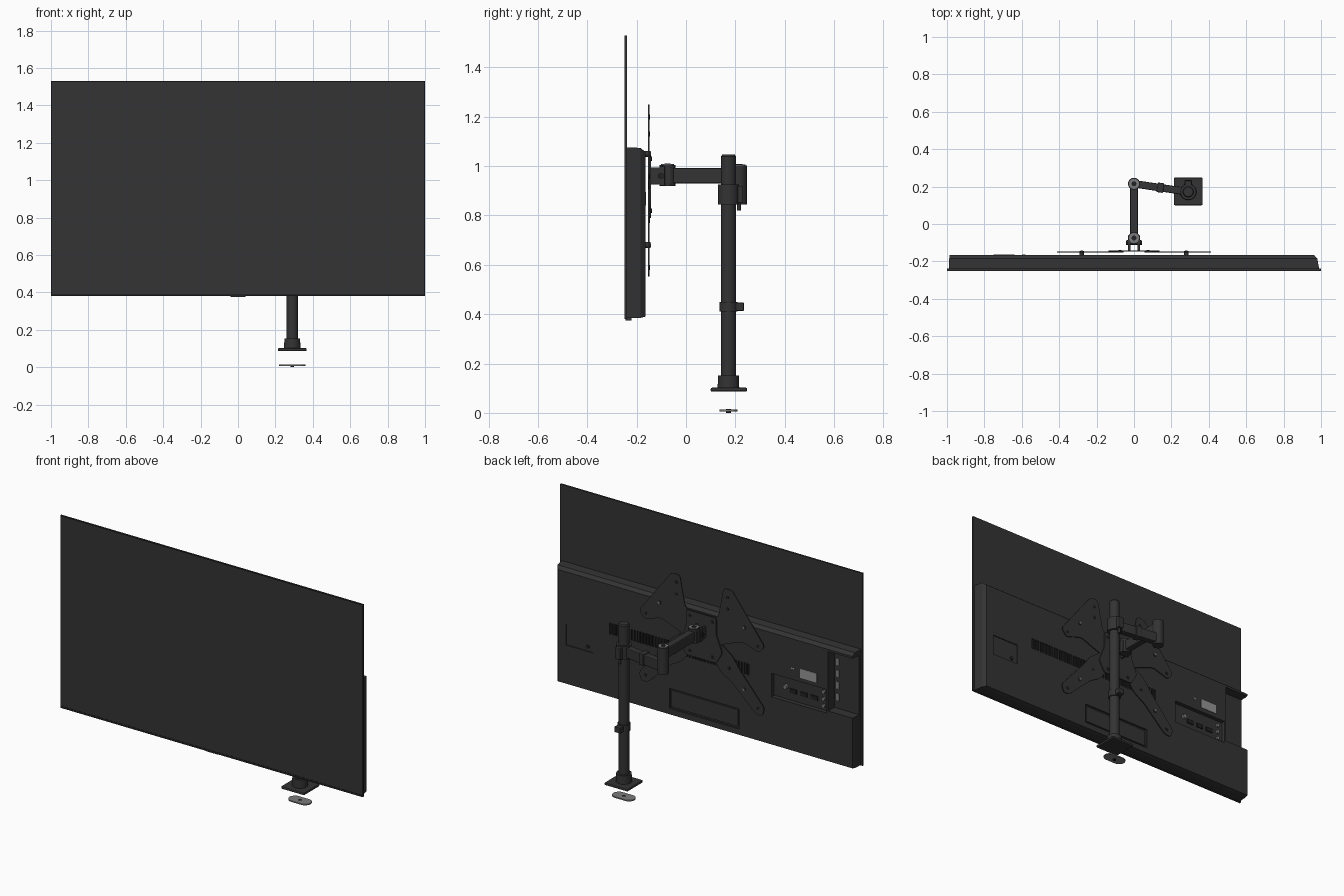
import bpy, bmesh, math
from mathutils import Vector, Matrix

if "Cube" in bpy.data.objects:
    bpy.data.objects.remove(bpy.data.objects["Cube"])


def material(name, value):
    m = bpy.data.materials.new(name)
    m.use_nodes = True
    c = (value, value, value, 1)
    m.diffuse_color = c
    m.node_tree.nodes["Principled BSDF"].inputs["Base Color"].default_value = c
    return m


black = material("charcoal plastic", 0.033)
dark = material("dark recess", 0.015)
grey = material("grey metal", 0.2)
pale = material("pale label", 0.3)


def finish(bm, name, mat, bevel=0, segs=2, smooth=False):
    bmesh.ops.recalc_face_normals(bm, faces=bm.faces)
    me = bpy.data.meshes.new(name)
    bm.to_mesh(me)
    bm.free()
    me.materials.append(mat)
    ob = bpy.data.objects.new(name, me)
    bpy.context.collection.objects.link(ob)
    bpy.context.view_layer.objects.active = ob
    bpy.ops.object.select_all(action='DESELECT')
    ob.select_set(True)
    if bevel:
        mod = ob.modifiers.new("bevel", 'BEVEL')
        mod.width, mod.segments = bevel, segs
        bpy.ops.object.modifier_apply(modifier="bevel")
    if smooth:
        bpy.ops.object.shade_smooth_by_angle()
    return ob


def add_box(bm, x, y, z):
    """Box from (min, max) pairs."""
    size = [b - a for a, b in (x, y, z)]
    mid = [(a + b) / 2 for a, b in (x, y, z)]
    bmesh.ops.create_cube(bm, size=1, matrix=Matrix.Translation(mid) @ Matrix.Diagonal((*size, 1)))


def box(name, x, y, z, mat=black, bevel=0):
    bm = bmesh.new()
    add_box(bm, x, y, z)
    return finish(bm, name, mat, bevel)


def cyl(name, a, b, r, mat=black, r2=None, sides=32):
    a, b = Vector(a), Vector(b)
    d = b - a
    bm = bmesh.new()
    bmesh.ops.create_cone(bm, cap_ends=True, segments=sides, radius1=r, radius2=r2 or r, depth=d.length,
                          matrix=Matrix.Translation((a + b) / 2) @ d.to_track_quat('Z', 'Y').to_matrix().to_4x4())
    return finish(bm, name, mat, smooth=True)


def plate(name, points, y, thick, mat=black, radius=0.0):
    """Flat outline in x, z extruded along y, with rounded corners."""
    bm = bmesh.new()
    verts = [bm.verts.new((px, y, pz)) for px, pz in points]
    bm.faces.new(verts)
    if radius:
        bmesh.ops.bevel(bm, geom=verts, offset=radius, segments=4, profile=0.5, affect='VERTICES')
    out = bmesh.ops.extrude_face_region(bm, geom=bm.faces[:])
    moved = [v for v in out["geom"] if isinstance(v, bmesh.types.BMVert)]
    bmesh.ops.translate(bm, verts=moved, vec=(0, thick, 0))
    return finish(bm, name, mat)


# Display panel with thin frame
box("screen_frame", (-1, 1), (-0.249, -0.239), (0.38, 1.53), black)
for name, x, z in (("top", (-1, 1), (1.524, 1.53)), ("bottom", (-1, 1), (0.38, 0.392)),
                   ("left", (0.995, 1), (0.38, 1.53)), ("right", (-1, -0.995), (0.38, 1.53))):
    box(name + "_bezel", x, (-0.25, -0.248), z, dark)
box("sensor_bump", (-0.04, 0.04), (-0.245, -0.22), (0.374, 0.385), black, 0.003)

# Rear housing: tapered block
bm = bmesh.new()
rings = []
for y, x0, x1, z0, z1 in ((-0.24, -0.99, 0.99, 0.385, 1.076), (-0.185, -0.988, 0.98, 0.385, 1.074),
                          (-0.165, -0.985, 0.962, 0.39, 1.058)):
    rings.append([bm.verts.new(p) for p in ((x0, y, z0), (x1, y, z0), (x1, y, z1), (x0, y, z1))])
bm.faces.new(rings[0])
bm.faces.new(rings[-1])
for a, b in zip(rings, rings[1:]):
    for i in range(4):
        j = (i + 1) % 4
        bm.faces.new((a[i], a[j], b[j], b[i]))
housing = finish(bm, "rear_housing", black)

# Recesses: side port bay, connector bay, cable cover, power inlet, vent slots
bm = bmesh.new()
add_box(bm, (-1.1, -0.825), (-0.222, -0.1), (0.69, 1.045))
add_box(bm, (-0.815, -0.45), (-0.19, -0.1), (0.675, 0.815))
add_box(bm, (-0.235, 0.225), (-0.175, -0.1), (0.425, 0.545))
add_box(bm, (0.73, 0.91), (-0.171, -0.1), (0.62, 0.745))
slots = 46
for i in range(slots):
    x = -0.3 + 0.93 * i / slots
    add_box(bm, (x, x + 0.012), (-0.172, -0.1), (0.765, 0.83))
cutter = finish(bm, "recess_cutter", dark)
cutter.hide_render = True
mod = housing.modifiers.new("recesses", 'BOOLEAN')
mod.object, mod.operation, mod.solver = cutter, 'DIFFERENCE', 'EXACT'
bpy.context.view_layer.objects.active = housing
bpy.ops.object.modifier_apply(modifier="recesses")
bpy.data.objects.remove(cutter)
housing.data.materials.clear()
housing.data.materials.append(black)
housing.data.materials.append(dark)
for p in housing.data.polygons:
    c = p.center
    p.material_index = int(-0.18 < c.y < -0.1655 and 0.76 < c.z < 0.835 and -0.31 < c.x < 0.64 and p.area < 0.01)
box("cable_cover", (-0.225, 0.215), (-0.176, -0.168), (0.435, 0.535), black, 0.002)

# Connectors and label
box("rating_label", (-0.75, -0.64), (-0.166, -0.162), (0.84, 0.895), pale)
box("small_label", (-0.6, -0.58), (-0.166, -0.163), (0.878, 0.886), pale)
cyl("power_inlet", (0.77, -0.173, 0.645), (0.77, -0.166, 0.645), 0.012, dark)
for i in range(4):
    z = 0.74 + i * 0.07
    box("side_port", (-0.86, -0.84), (-0.223, -0.218), (z, z + 0.04), grey)
for i in range(3):
    cyl("audio_jack", (-0.78, -0.192, 0.7 + i * 0.042), (-0.78, -0.18, 0.7 + i * 0.042), 0.011, grey, sides=16)
    x = -0.74 + i * 0.07
    box("rear_port", (x, x + 0.045), (-0.192, -0.184), (0.72, 0.745), dark)
cyl("antenna_socket", (-0.53, -0.192, 0.75), (-0.53, -0.175, 0.75), 0.013, grey, sides=16)

# Wall-mount bracket: centre plate and four mirrored arms
plate("centre_plate", [(-0.1, 0.79), (0.1, 0.79), (0.14, 0.86), (0.1, 0.96), (0.1, 1.06),
                       (-0.1, 1.06), (-0.1, 0.96), (-0.14, 0.86)], -0.148, 0.007, radius=0.015)
for s in (-1, 1):
    plate("upper_bracket_arm", [(s * x, z) for x, z in (
        (0.05, 1.03), (0.11, 1.07), (0.145, 1.25), (0.2, 1.25), (0.415, 0.97), (0.38, 0.925),
        (0.27, 0.96), (0.11, 0.9))], -0.153, 0.005, radius=0.018)
    plate("lower_bracket_arm", [(s * x, z) for x, z in (
        (0.06, 0.83), (0.1, 0.93), (0.2, 0.86), (0.25, 0.79), (0.415, 0.6), (0.4, 0.55),
        (0.355, 0.555), (0.2, 0.7), (0.13, 0.74))], -0.153, 0.005, radius=0.018)
    for z in (0.68, 1.05):
        cyl("standoff", (s * 0.28, -0.17, z), (s * 0.28, -0.144, z), 0.012, black, sides=16)
        cyl("standoff_screw", (s * 0.28, -0.146, z), (s * 0.28, -0.142, z), 0.007, grey, sides=12)
    for x, z in ((0.17, 1.2), (0.17, 1.13), (0.37, 0.96), (0.37, 0.59), (0.18, 0.78)):
        cyl("bracket_hole", (s * x, -0.15, z), (s * x, -0.1465, z), 0.01, dark, sides=12)
    for z in (0.82, 1.03):
        cyl("plate_screw", (s * 0.075, -0.145, z), (s * 0.075, -0.138, z), 0.009, dark, sides=12)
    box("tilt_prong", sorted((s * 0.018, s * 0.032)), (-0.145, -0.06), (0.925, 0.995), black, 0.004)
box("tilt_block", (-0.038, 0.038), (-0.108, -0.085), (0.92, 1.0), black, 0.004)
cyl("tilt_bolt", (-0.042, -0.1, 0.96), (0.042, -0.1, 0.96), 0.013, dark)

# Swivel arm
def joint(name, x, y, z0, z1):
    cyl(name, (x, y, z0), (x, y, z1), 0.032)
    cyl(name + "_cap", (x, y, z1), (x, y, z1 + 0.003), 0.027, grey)
    cyl(name + "_bolt", (x, y, z1), (x, y, z1 + 0.006), 0.013, dark)


joint("head_joint", 0, -0.075, 0.92, 1.005)
joint("elbow_joint", 0, 0.215, 0.845, 1.003)
box("front_arm", (-0.021, 0.021), (-0.07, 0.21), (0.93, 0.992), black, 0.006)
PX, PY = 0.29, 0.172
ang = math.atan2(PY - 0.215, PX)
length = math.hypot(PX, PY - 0.215)
for name, a, b, w, z in (("rear_arm", 0, length, 0.02, (0.855, 0.915)),
                         ("arm_clip", 0.125, 0.16, 0.026, (0.85, 0.92))):
    ob = box(name, (a, b), (-w, w), z, black, 0.005)
    ob.matrix_world = Matrix.Translation((0, 0.215, 0)) @ Matrix.Rotation(ang, 4, 'Z')

# Pole, collar, cable clip
cyl("pole", (PX, PY, 0.1), (PX, PY, 1.04), 0.03)
cyl("pole_cap", (PX, PY, 1.04), (PX, PY, 1.047), 0.03, r2=0.025)
cyl("height_collar", (PX, PY, 0.845), (PX, PY, 0.925), 0.042)
box("collar_clamp", (PX - 0.018, PX + 0.018), (PY + 0.03, PY + 0.06), (0.85, 0.92), black, 0.004)
cyl("collar_key", (PX, PY + 0.042, 0.82), (PX, PY + 0.042, 0.86), 0.008)
cyl("cable_clip", (PX, PY, 0.41), (PX, PY, 0.45), 0.036)
box("cable_hook", (PX - 0.02, PX + 0.02), (PY + 0.03, PY + 0.063), (0.413, 0.447), black, 0.004)

# Foot and clamp washer
box("foot_plate", (PX - 0.077, PX + 0.077), (0.1, 0.248), (0.086, 0.102), black, 0.006)
cyl("foot_collar", (PX, PY, 0.1), (PX, PY, 0.152), 0.044, r2=0.042)
bm = bmesh.new()
ring = []
for s in (1, -1):
    for i in range(13):
        t = math.pi * (i / 12 - 0.5)
        ring.append(bm.verts.new((PX + s * (0.034 + 0.036 * math.cos(t)), PY + s * 0.036 * math.sin(t), 0.006)))
out = bmesh.ops.extrude_face_region(bm, geom=[bm.faces.new(ring)])
bmesh.ops.translate(bm, verts=[v for v in out["geom"] if isinstance(v, bmesh.types.BMVert)], vec=(0, 0, 0.007))
finish(bm, "clamp_washer", grey)
cyl("washer_screw", (PX, PY, 0), (PX, PY, 0.015), 0.01, dark, sides=16)
